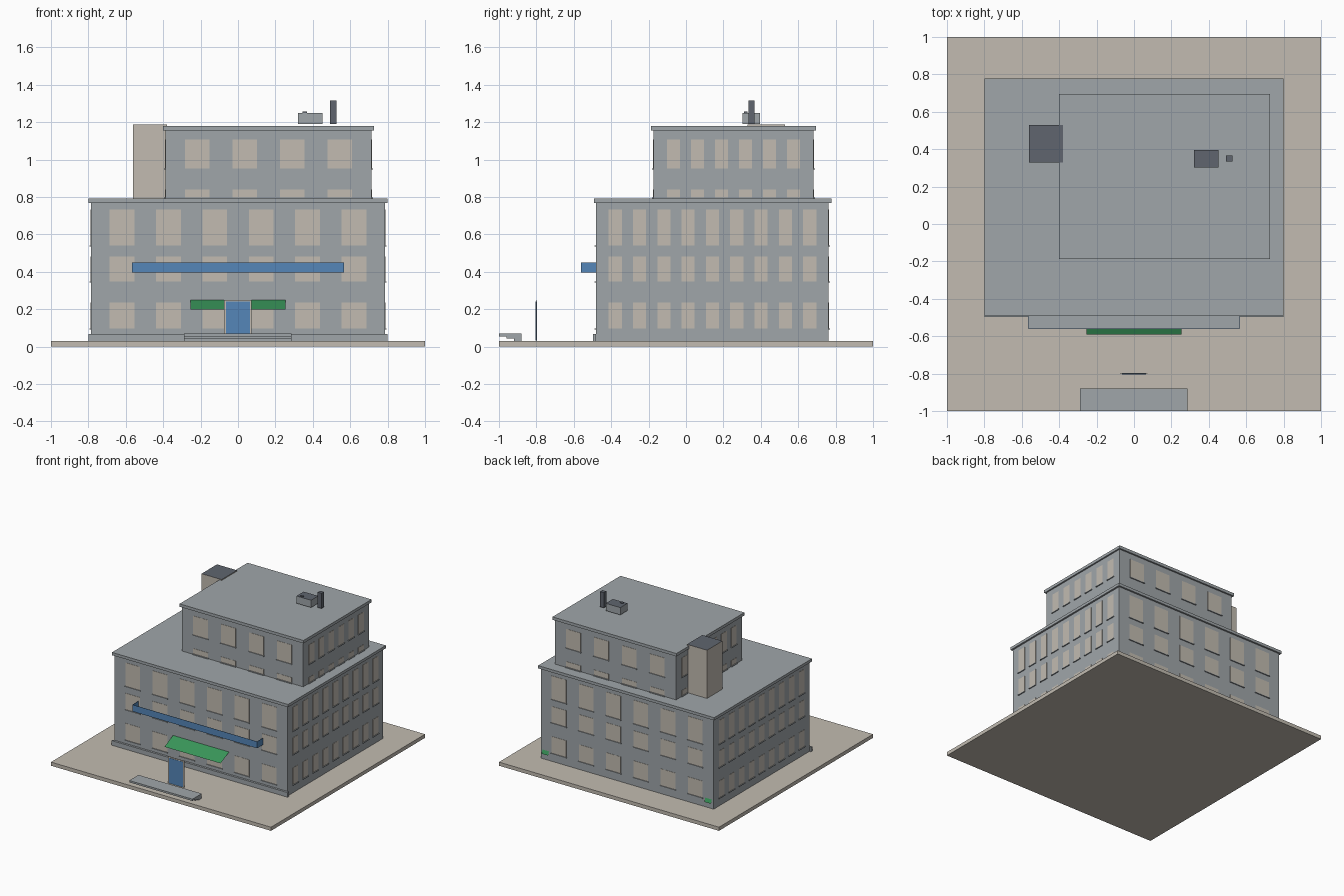
import bpy, bmesh
from mathutils import Vector

if "Cube" in bpy.data.objects:
    bpy.data.objects.remove(bpy.data.objects["Cube"], do_unlink=True)


def material(name, rgb):
    m = bpy.data.materials.new(name)
    m.use_nodes = True
    m.diffuse_color = (*rgb, 1)
    m.node_tree.nodes["Principled BSDF"].inputs["Base Color"].default_value = (*rgb, 1)
    return m


GREY = material("grey wall", (0.35, 0.38, 0.40))
BEIGE = material("warm beige", (0.54, 0.50, 0.44))
BLUE = material("blue", (0.09, 0.24, 0.48))
GREEN = material("green", (0.04, 0.30, 0.10))
DARK = material("dark slate", (0.115, 0.13, 0.157))


def add_box(bm, x, y, z):
    """Add a box spanning the three (low, high) ranges."""
    verts = bmesh.ops.create_cube(bm, size=1)["verts"]
    for v in verts:
        v.co = Vector([sum(r) / 2 + c * (r[1] - r[0]) for c, r in zip(v.co, (x, y, z))])


def finish(name, bm, mat, top=None):
    mesh = bpy.data.meshes.new(name)
    mesh.materials.append(mat)
    if top:
        mesh.materials.append(top)
        bm.normal_update()
        for f in bm.faces:
            f.material_index = int(f.normal.z > 0.9)
    bm.to_mesh(mesh)
    bm.free()
    ob = bpy.data.objects.new(name, mesh)
    bpy.context.collection.objects.link(ob)
    return ob


def boxes(name, mat, *ranges, top=None):
    bm = bmesh.new()
    for r in ranges:
        add_box(bm, *r)
    return finish(name, bm, mat, top)


def windows(name, x, y, columns, rows):
    """Window plates and sills on all four walls; columns = (front, side) counts and pitches."""
    panes, sills = bmesh.new(), bmesh.new()
    (nf, pf), (ns, ps) = columns
    walls = [(0, nf, pf, 0.133, sum(x) / 2, y), (1, ns, ps, 0.07, sum(y) / 2, x)]
    for axis, count, pitch, width, centre, faces in walls:
        for wall, sign in zip(faces, (-1, 1)):
            for i in range(count):
                c = centre + (i - (count - 1) / 2) * pitch
                for low, high in rows:
                    for bm, half, depth, z in (
                            (panes, width / 2, 0.002, (low, high)),
                            (sills, width / 2 + 0.004, 0.008, (low - 0.006, low))):
                        along = (c - half, c + half)
                        across = tuple(sorted((wall - sign * 0.002, wall + sign * depth)))
                        add_box(bm, *((along, across) if axis == 0 else (across, along)), z)
    finish(name + "_windows", panes, BEIGE)
    finish(name + "_sills", sills, GREY)


def sheet(name, mat, x, back, front):
    """A thin sloping sheet between two (y, z) edges."""
    bm = bmesh.new()
    bm.faces.new([bm.verts.new((px, *p)) for px, p in
                  ((x[0], front), (x[1], front), (x[1], back), (x[0], back))])
    return finish(name, bm, mat)


# Ground and building masses
boxes("ground", BEIGE, ((-1, 1), (-1, 1), (0, 0.03)))
main_x, main_y = (-0.786, 0.786), (-0.48, 0.763)
upper_x, upper_y = (-0.388, 0.714), (-0.174, 0.683)
boxes("main_block", GREY, (main_x, main_y, (0.03, 0.77)))
boxes("main_roof", GREY, ((-0.8, 0.8), (-0.493, 0.777), (0.768, 0.791)))
boxes("front_plinth", GREY, ((-0.8, 0.8), (-0.497, -0.48), (0.03, 0.068)))
boxes("upper_block", GREY, (upper_x, upper_y, (0.79, 1.16)))
boxes("upper_roof", GREY, ((-0.4, 0.726), (-0.187, 0.696), (1.156, 1.18)))

# Windows
windows("main", main_x, main_y, ((6, 0.248), (9, 0.13)),
        ((0.098, 0.235), (0.348, 0.482), (0.54, 0.733)))
windows("upper", upper_x, upper_y, ((4, 0.254), (6, 0.1285)),
        ((0.797, 0.84), (0.952, 1.108)))

# Rooftop stair tower, air unit and chimney
boxes("stair_tower", BEIGE, ((-0.562, -0.38), (0.33, 0.53), (0.79, 1.187)), top=DARK)
boxes("air_unit", GREY, ((0.32, 0.452), (0.303, 0.396), (1.19, 1.25)), top=DARK)
boxes("air_unit_cap", DARK, ((0.345, 0.37), (0.31, 0.33), (1.25, 1.256)))
boxes("chimney", DARK, ((0.491, 0.526), (0.333, 0.365), (1.19, 1.315)))

# Balcony floor with thin railing panels on three sides
bx, by, bz = 0.565, -0.56, (0.395, 0.45)
boxes("balcony_floor", GREY, ((-bx, bx), (by, -0.48), (0.395, 0.4)))
boxes("balcony_railing", BLUE,
      ((-bx, bx), (by - 0.002, by), bz),
      ((-bx - 0.002, -bx), (by, -0.48), bz),
      ((bx, bx + 0.002), (by, -0.48), bz))

# Sloping awning and small green flaps on the rear wall
sheet("awning", GREEN, (-0.255, 0.255), (-0.48, 0.25), (-0.59, 0.198))
for side, x in (("left", (0.71, 0.77)), ("right", (-0.77, -0.71))):
    sheet(side + "_rear_flap", GREEN, x, (0.764, 0.105), (0.776, 0.075))

# Free-standing entrance door in its frame
boxes("door_frame", BEIGE, ((-0.075, 0.072), (-0.802, -0.798), (0.03, 0.25)))
boxes("door", BLUE, ((-0.065, 0.063), (-0.804, -0.796), (0.032, 0.24)))

# Entrance steps, widest tread on top
boxes("entrance_steps", GREY, *[
    ((-0.288, 0.286), (front, -0.88), z) for front, z in
    ((-1, (0.054, 0.069)), (-0.96, (0.042, 0.054)), (-0.92, (0.03, 0.042)))])
